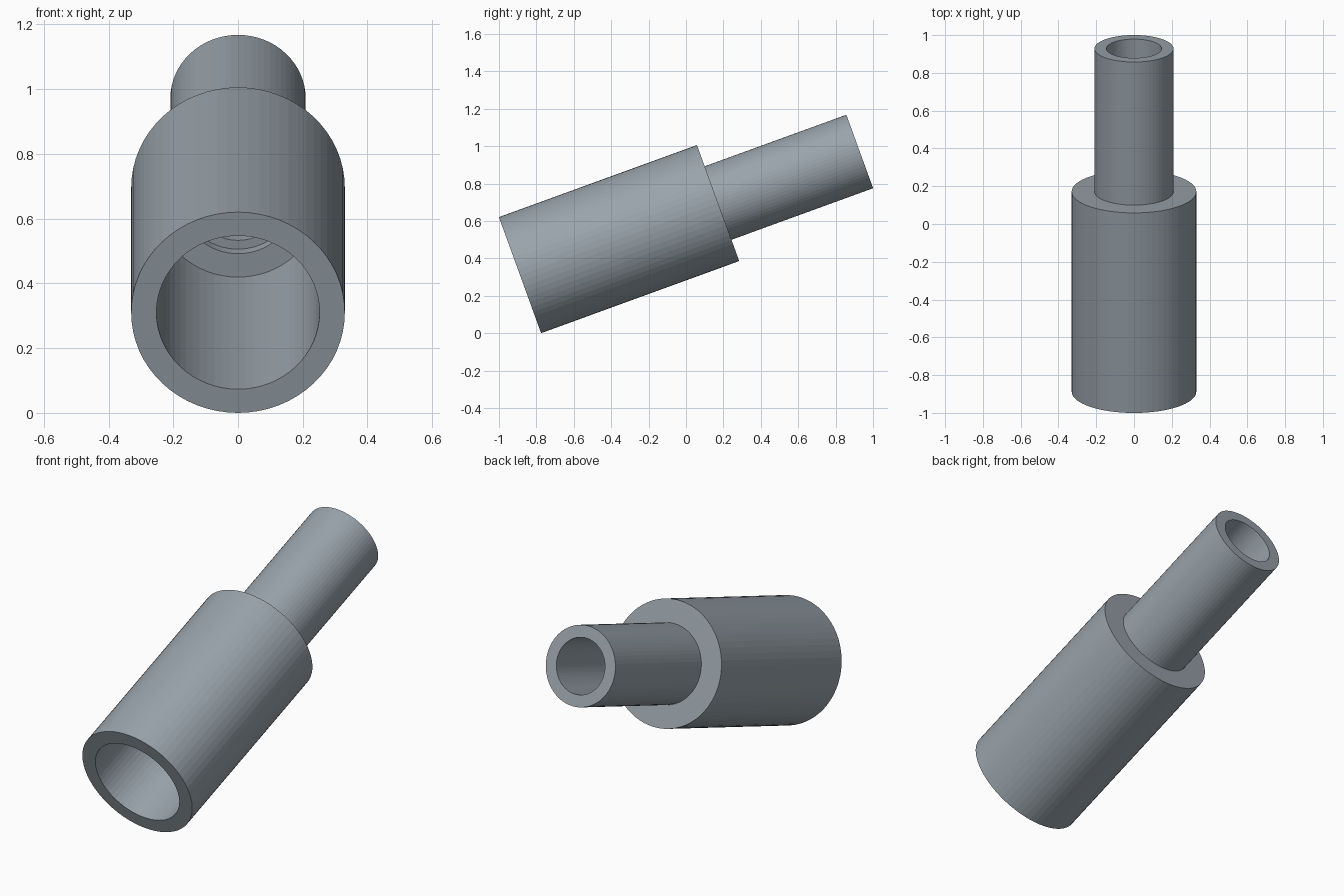
import bpy, bmesh, math
from mathutils import Matrix

if "Cube" in bpy.data.objects:
    bpy.data.objects.remove(bpy.data.objects["Cube"])

SIDES = 64
TILT = math.radians(-70)  # leans the axis to 20 degrees above horizontal

# Closed wall section as (radius, distance along the axis)
profile = [
    (0.252, 0.0), (0.33, 0.0),         # wide mouth
    (0.33, 1.127), (0.209, 1.127),     # outer shoulder
    (0.209, 1.933), (0.146, 1.933),    # narrow mouth
    (0.146, 1.053), (0.175, 1.053),    # inner seat
    (0.175, 1.012), (0.252, 1.012),    # floor of the wide bore
]

# Stepped tube: sweep the section around its axis
bm = bmesh.new()
rings = []
for i in range(SIDES):
    a = 2 * math.pi * i / SIDES
    rings.append([bm.verts.new((r * math.cos(a), r * math.sin(a), d)) for r, d in profile])
n = len(profile)
for i in range(SIDES):
    a, b = rings[i], rings[(i + 1) % SIDES]
    for j in range(n):
        k = (j + 1) % n
        bm.faces.new((a[j], b[j], b[k], a[k]))
bmesh.ops.recalc_face_normals(bm, faces=bm.faces)

# Tilt it and set it on the ground, centred front to back
bm.transform(Matrix.Rotation(TILT, 4, 'X'))
ys = [v.co.y for v in bm.verts]
zs = [v.co.z for v in bm.verts]
bm.transform(Matrix.Translation((0, -(min(ys) + max(ys)) / 2, -min(zs))))

mesh = bpy.data.meshes.new("stepped_tube")
bm.to_mesh(mesh)
bm.free()

# Blue-grey metal colour
metal = bpy.data.materials.new("blue_grey_metal")
metal.diffuse_color = (0.32, 0.37, 0.41, 1)
metal.use_nodes = True
metal.node_tree.nodes["Principled BSDF"].inputs["Base Color"].default_value = metal.diffuse_color
mesh.materials.append(metal)
bpy.context.collection.objects.link(bpy.data.objects.new("stepped_tube", mesh))
